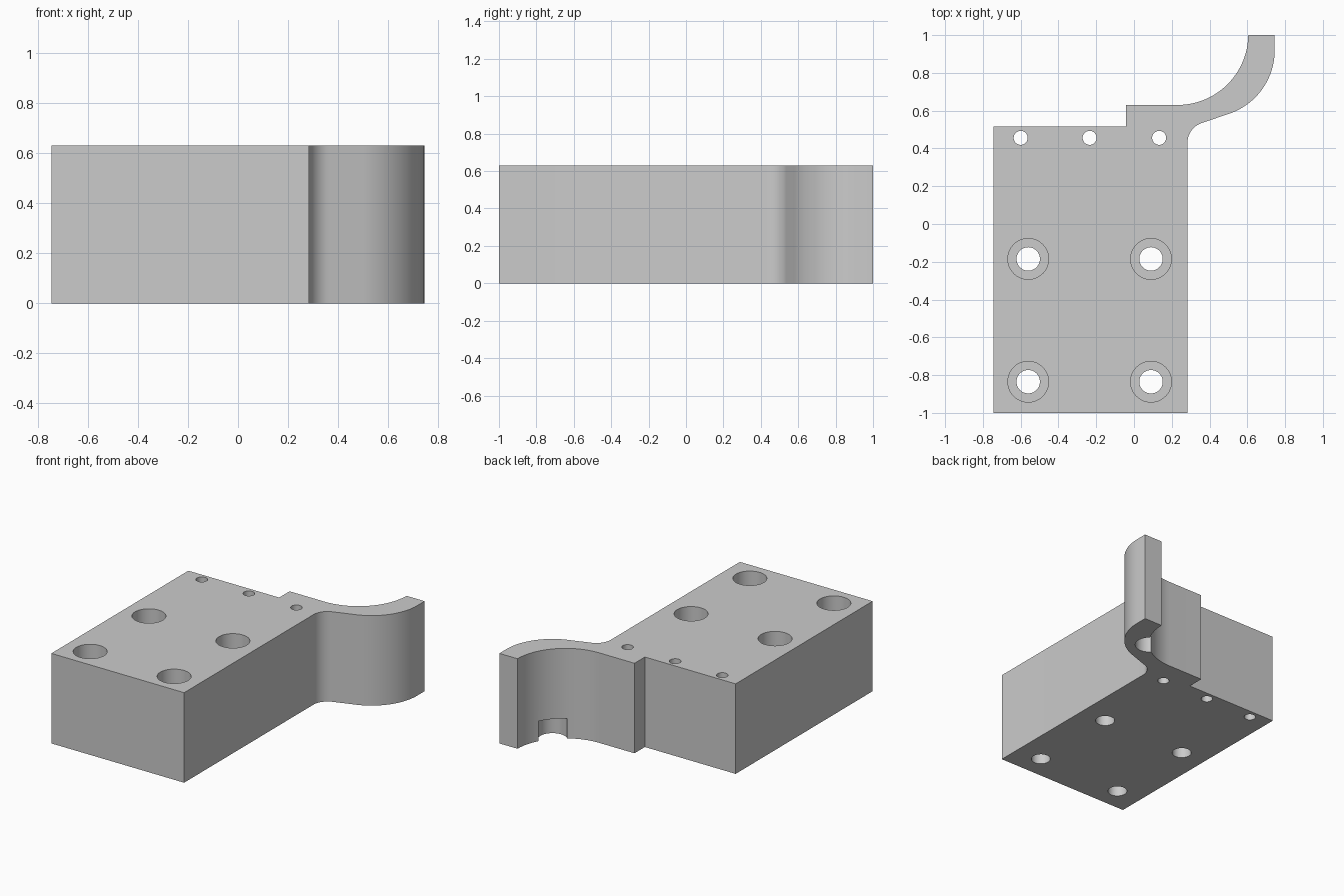
import bpy, bmesh
from math import radians, cos, sin

cube = bpy.data.objects.get("Cube")
if cube:
    bpy.data.objects.remove(cube, do_unlink=True)

HEIGHT = 0.63

grey = bpy.data.materials.new("plain grey")
grey.use_nodes = True
colour = (0.6, 0.6, 0.6, 1)
grey.diffuse_color = colour
grey.node_tree.nodes["Principled BSDF"].inputs["Base Color"].default_value = colour


def arc(cx, cy, r, start, end, steps=24):
    """Points along a circular arc, angles in degrees."""
    angles = [radians(start + (end - start) * i / steps) for i in range(steps + 1)]
    return [(cx + r * cos(a), cy + r * sin(a)) for a in angles]


def extrude(name, outline, z0, z1):
    """Upright prism from an anticlockwise outline."""
    bm = bmesh.new()
    base = bm.faces.new([bm.verts.new((x, y, z0)) for x, y in outline])
    top = bmesh.ops.extrude_face_region(bm, geom=[base])["geom"]
    bmesh.ops.translate(bm, vec=(0, 0, z1 - z0),
                        verts=[v for v in top if isinstance(v, bmesh.types.BMVert)])
    bmesh.ops.recalc_face_normals(bm, faces=bm.faces)
    mesh = bpy.data.meshes.new(name)
    bm.to_mesh(mesh)
    bm.free()
    mesh.materials.append(grey)
    obj = bpy.data.objects.new(name, mesh)
    bpy.context.collection.objects.link(obj)
    return obj


# Block with stepped back edge and curved arm, as one profile
outline = [(-0.745, -1), (0.283, -1)]
outline += arc(0.393, 0.43, 0.11, 180, 106, 12)      # inside fillet
outline += arc(0.39, 0.92, 0.355, -74, 0)            # outer side of arm
outline += [(0.745, 1)]
outline += arc(0.23, 1.005, 0.375, -0.8, -90)        # inner side of arm
outline += [(-0.042, 0.63), (-0.042, 0.515), (-0.745, 0.515)]
block = extrude("mounting_block", outline, 0, HEIGHT)

# Cutters: (x, y, radius, bottom, top)
holes = [(x, 0.456, 0.037, -0.1, 1) for x in (-0.6, -0.235, 0.133)]
for x in (-0.56, 0.09):
    for y in (-0.185, -0.835):
        holes.append((x, y, 0.062, -0.1, 1))
        holes.append((x, y, 0.108, HEIGHT - 0.13, 1))
holes.append((0.503, 0.757, 0.094, -0.1, 0.14))      # pocket under the arm

cutters = []
for x, y, r, z0, z1 in holes:
    cutter = extrude("hole_cutter", arc(x, y, r, 0, 352.5, 47), z0, z1)
    cutter.hide_render = True
    cutters.append(cutter)
    cut = block.modifiers.new("hole", "BOOLEAN")
    cut.object = cutter
    cut.operation = "DIFFERENCE"
    cut.solver = "EXACT"

# Apply the cuts, drop the cutters, smooth the curved walls
bpy.ops.object.select_all(action="DESELECT")
block.select_set(True)
bpy.context.view_layer.objects.active = block
for cut in list(block.modifiers):
    bpy.ops.object.modifier_apply(modifier=cut.name)
for cutter in cutters:
    bpy.data.objects.remove(cutter, do_unlink=True)
bpy.ops.object.shade_smooth_by_angle(angle=radians(30))
